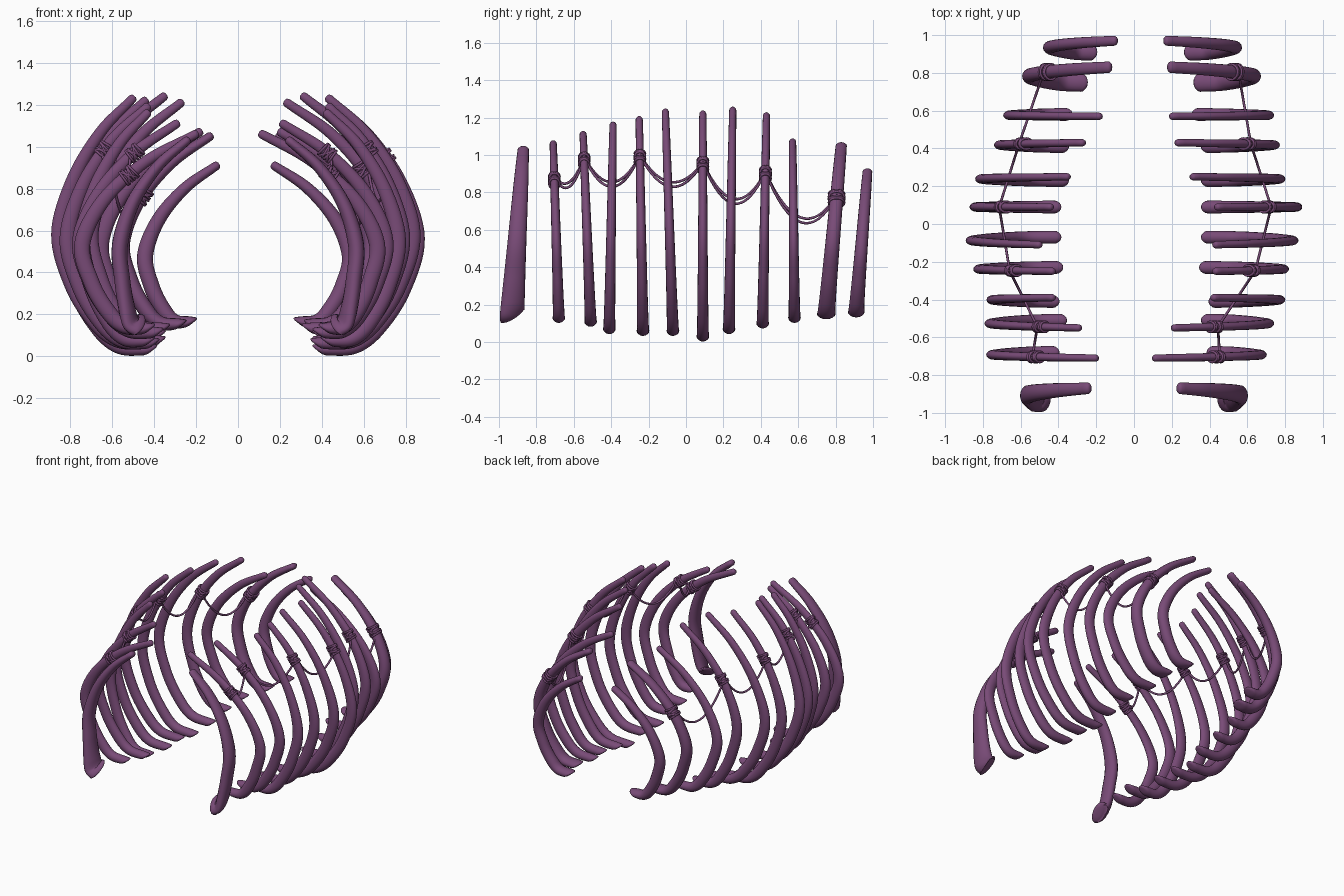
import bpy, bmesh, math
from mathutils import Vector

cube = bpy.data.objects.get("Cube")
if cube:
    bpy.data.objects.remove(cube, do_unlink=True)

purple = bpy.data.materials.new("dusky_purple")
purple.use_nodes = True
colour = (0.19, 0.07, 0.185, 1)
purple.diffuse_color = colour
purple.node_tree.nodes["Principled BSDF"].inputs["Base Color"].default_value = colour

# Each rib: y tip, y foot, z tip, z foot, then tip x, outer x, foot x on the left and on the right
RIBS = [
    (-.87, -.93, 1.05, .12, .23, .60, .45, .23, .60, .45),
    (-.71, -.68, 1.08, .10, .10, .70, .39, .19, .78, .40),
    (-.55, -.51, 1.13, .08, .20, .74, .36, .28, .79, .36),
    (-.39, -.41, 1.18, .04, .41, .80, .40, .42, .78, .40),
    (-.25, -.23, 1.21, .03, .42, .82, .35, .42, .85, .38),
    (-.11, -.07, 1.25, .03, .42, .87, .36, .49, .89, .39),
    (.09, .09, 1.24, 0, .43, .89, .36, .43, .87, .39),
    (.25, .23, 1.26, .04, .30, .80, .36, .34, .84, .35),
    (.43, .41, 1.23, .07, .22, .77, .36, .26, .74, .35),
    (.57, .58, 1.09, .10, .19, .74, .31, .17, .69, .33),
    (.83, .75, 1.07, .12, .18, .67, .32, .12, .59, .25),
    (.97, .91, .93, .13, .16, .57, .27, .09, .48, .20),
]
# Bow shape as fractions of the span from tip to widest point, and from there to foot
UPPER = [(0, 0), (.44, .25), (.81, .6), (1, 1)]
LOWER = [(.14, .45), (.38, .78), (.64, .97), (1, 1)]
STEPS = 8


def smooth_path(pts):
    """Catmull-Rom samples through the points."""
    ext = [pts[0] * 2 - pts[1]] + pts + [pts[-1] * 2 - pts[-2]]
    out = []
    for a, b, c, d in zip(ext, ext[1:], ext[2:], ext[3:]):
        for i in range(STEPS):
            t = i / STEPS
            out.append((b * 2 + (c - a) * t + (a * 2 - b * 5 + c * 4 - d) * t * t
                        + (b * 3 - a - c * 3 + d) * t ** 3) / 2)
    return out + [pts[-1]]


def rib_path(rib, side):
    yt, yb, zt, zb = rib[:4]
    xt, xo, xb = rib[4:7] if side > 0 else rib[7:]
    zt, zb, xo, xt, xb = zt - .02, zb + .03, xo - .037, xt + .012, xb + .03
    zm = (zt + zb) * .45
    pts = [(xt + (xo - xt) * u, zt + (zm - zt) * v) for u, v in UPPER]
    pts += [(xo + (xb - xo) * u, zm + (zb - zm) * v) for u, v in LOWER]
    lean = lambda z: yb + (yt - yb) * (z - zb) / (zt - zb)
    return smooth_path([Vector((x, lean(z), z)) for x, z in pts])


def half_sizes(index, f):
    """Half thickness along y and across the bow, from tip (0) to foot (1)."""
    wide = {0: (.03, .078), 10: (.03, .05), 11: (.026, .045)}
    a, b = wide.get(index, (.019, .034))
    across = .021 + .017 * min(1, f * 2.5) - .01 * max(0, f * 4 - 3)
    return a + (b - a) * f, across


def frame(path, i):
    t = path[min(i + 1, len(path) - 1)] - path[max(i - 1, 0)]
    t.y = 0
    t.normalize()
    return t, Vector((-t.z, 0, t.x))


def make_rib(name, index, path, side):
    bm = bmesh.new()
    rings, sides, last = [], 16, len(path) - 1
    # Rounded ends come from extra shrinking rings
    stations = [(0, -.014, .35), (0, -.01, .75)] + [(i, 0, 1) for i in range(last + 1)]
    stations += [(last, .01, .8), (last, .014, .45)]
    for i, push, scale in stations:
        t, n = frame(path, i)
        f = i / last
        hy, hr = half_sizes(index, f)
        roll = .7 * f ** 3 if index == 0 else 0
        across = Vector((0, math.cos(roll), 0)) - n * math.sin(roll)
        outward = n * math.cos(roll) + Vector((0, math.sin(roll), 0))
        # The foot is cut obliquely, with its upper lip reaching further in
        cut = .03 * max(0, f * 5 - 4)
        ring = []
        for k in range(sides):
            a = math.tau * k / sides
            p = path[i] + t * (push - cut * scale * math.sin(a))
            p += (across * math.cos(a) * hy + outward * math.sin(a) * hr) * scale
            ring.append(bm.verts.new((p.x * side, p.y, p.z)))
        rings.append(ring)
    for r, q in zip(rings, rings[1:]):
        for k in range(sides):
            m = (k + 1) % sides
            bm.faces.new((r[k], r[m], q[m], q[k]))
    bm.faces.new(rings[0])
    bm.faces.new(rings[-1])
    bmesh.ops.recalc_face_normals(bm, faces=bm.faces)
    mesh = bpy.data.meshes.new(name)
    bm.to_mesh(mesh)
    bm.free()
    mesh.materials.append(purple)
    for poly in mesh.polygons:
        poly.use_smooth = True
    bpy.context.collection.objects.link(bpy.data.objects.new(name, mesh))


def make_cord(name, strands, radius, side, closed):
    curve = bpy.data.curves.new(name, "CURVE")
    curve.dimensions = "3D"
    curve.bevel_depth = radius
    curve.bevel_resolution = 2
    curve.use_fill_caps = True
    for strand in strands:
        spline = curve.splines.new("POLY")
        spline.points.add(len(strand) - 1)
        for point, p in zip(spline.points, strand):
            point.co = (p.x * side, p.y, p.z, 1)
        spline.use_cyclic_u = closed
        spline.use_smooth = True
    curve.materials.append(purple)
    bpy.context.collection.objects.link(bpy.data.objects.new(name, curve))


# Which ribs carry a knot, the knot heights, and the lowest point of each slack span
KNOTS = [(1, .87), (2, .97), (4, .99), (6, .96), (8, .89), (10, .765)]
SLACK = [.83, .83, .83, .74, .64]
# Offset along the rib and slant of each turn of the lashing
TURNS = [(-.03, .1), (-.012, -.15), (.008, .1), (.028, -.1), (0, .8), (0, -.8)]

for side, word in ((1, "left"), (-1, "right")):
    paths = [rib_path(rib, side) for rib in RIBS]
    for i, path in enumerate(paths):
        make_rib(f"{word}_rib_{i + 1}", i, path, side)

    # Lashings wrapped round the ribs
    anchors = []
    for rib, z in KNOTS:
        path = paths[rib]
        i = min(range(len(path)), key=lambda j: abs(path[j].z - z))
        t, n = frame(path, i)
        hy, hr = half_sizes(rib, i / len(path))
        loops = []
        for shift, slant in TURNS:
            loop = []
            for k in range(20):
                a = math.tau * k / 20
                lift = shift + slant * hr * math.sin(a)
                loop.append(path[i] + t * lift + n * math.sin(a) * (hr + .006)
                            + Vector((0, math.cos(a) * (hy + .006), 0)))
            loops.append(loop)
        make_cord(f"{word}_lashing_{rib + 1}", loops, .0065, side, True)
        anchors.append(path[i] + n * .025)

    # Slack cord hanging from lashing to lashing
    cord = []
    for a, b, low in zip(anchors, anchors[1:], SLACK):
        low += 0 if side > 0 else .025
        drop = (a.z + b.z) / 2 - low
        for k in range(16):
            f = k / 16
            p = a.lerp(b, f)
            p.z -= 4 * drop * f * (1 - f)
            cord.append(p)
    make_cord(f"{word}_cord", [cord + [anchors[-1]]], .007, side, False)
